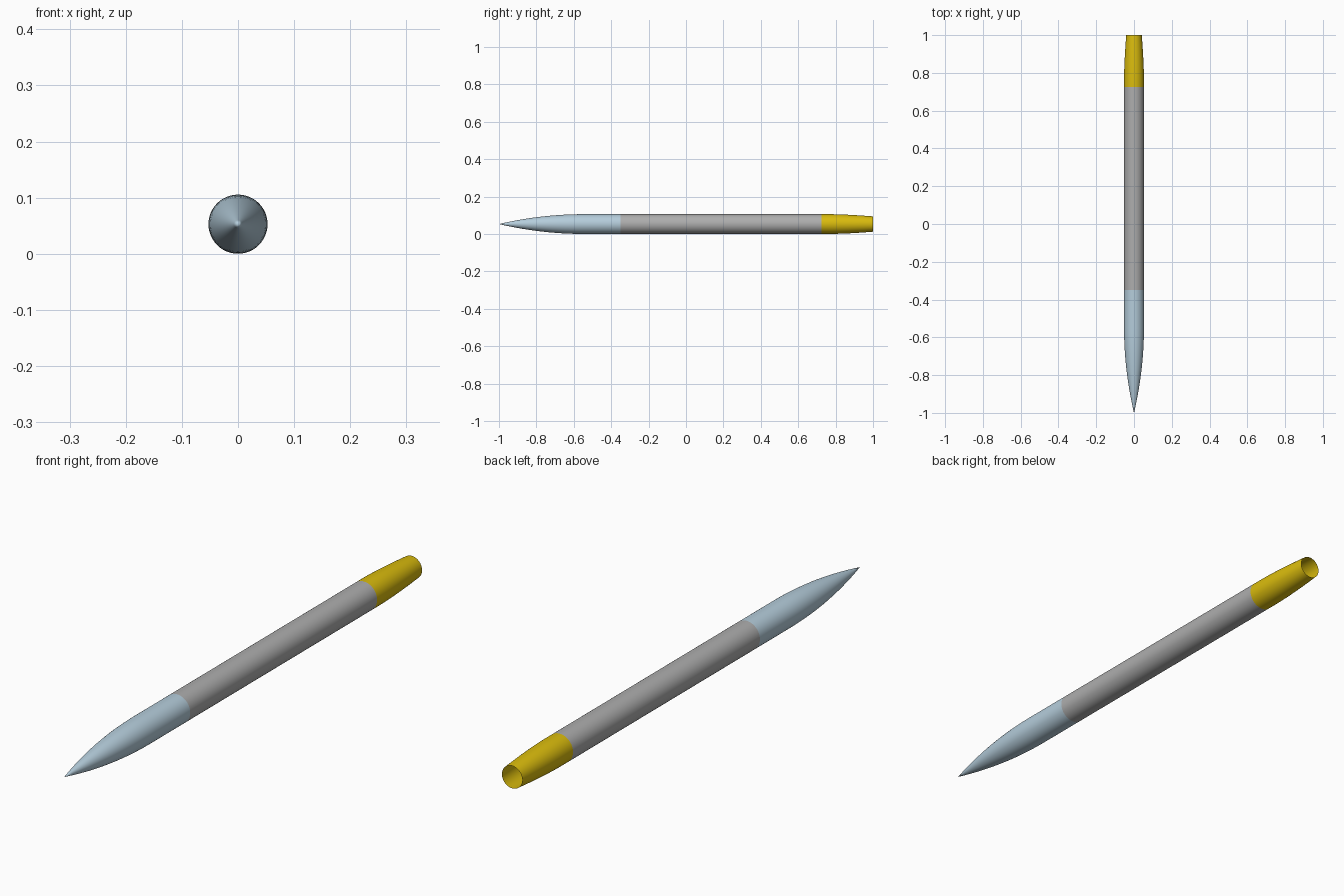
import bpy, bmesh, math

if "Cube" in bpy.data.objects:
    bpy.data.objects.remove(bpy.data.objects["Cube"])

R, SIDES = 0.0527, 48      # body radius, also the height of the axis


def material(name, rgb):
    m = bpy.data.materials.new(name)
    m.diffuse_color = (*rgb, 1)
    m.use_nodes = True
    m.node_tree.nodes["Principled BSDF"].inputs["Base Color"].default_value = m.diffuse_color
    return m


def shell(name, profile, mat):
    """Open surface of revolution around the y axis from (y, radius) points."""
    bm = bmesh.new()
    rings = []
    for y, r in profile:
        if r == 0:
            rings.append([bm.verts.new((0, y, R))] * SIDES)
        else:
            angles = [2 * math.pi * i / SIDES for i in range(SIDES)]
            rings.append([bm.verts.new((r * math.cos(a), y, R + r * math.sin(a)))
                          for a in angles])
    for a, b in zip(rings, rings[1:]):
        for i in range(SIDES):
            j = (i + 1) % SIDES
            quad = list(dict.fromkeys((a[i], a[j], b[j], b[i])))
            bm.faces.new(quad).smooth = True
    # point every face away from the axis
    for f in bm.faces:
        f.normal_update()
        c = f.calc_center_median()
        if f.normal.x * c.x + f.normal.z * (c.z - R) < 0:
            f.normal_flip()
    mesh = bpy.data.meshes.new(name)
    bm.to_mesh(mesh)
    bm.free()
    mesh.materials.append(mat)
    obj = bpy.data.objects.new(name, mesh)
    bpy.context.collection.objects.link(obj)
    return obj


blue = material("pale blue", (0.46, 0.61, 0.71))
grey = material("grey", (0.42, 0.42, 0.42))
yellow = material("yellow", (0.70, 0.50, 0.004))

# Pointed nose: curved ogive running into a short straight collar
nose = [(-1 + 0.45 * i / 14, R * (1 - (1 - i / 14) ** 2)) for i in range(15)]
shell("nose_cone", nose + [(-0.35, R)], blue)

# Straight middle tube
shell("body_tube", [(-0.35, R), (0.725, R)], grey)

# Tail section: gentle taper to an open end
tail = [(0.77 + 0.23 * i / 8, R - 0.0117 * (i / 8) ** 1.6) for i in range(9)]
shell("tail_section", [(0.725, R)] + tail, yellow)
